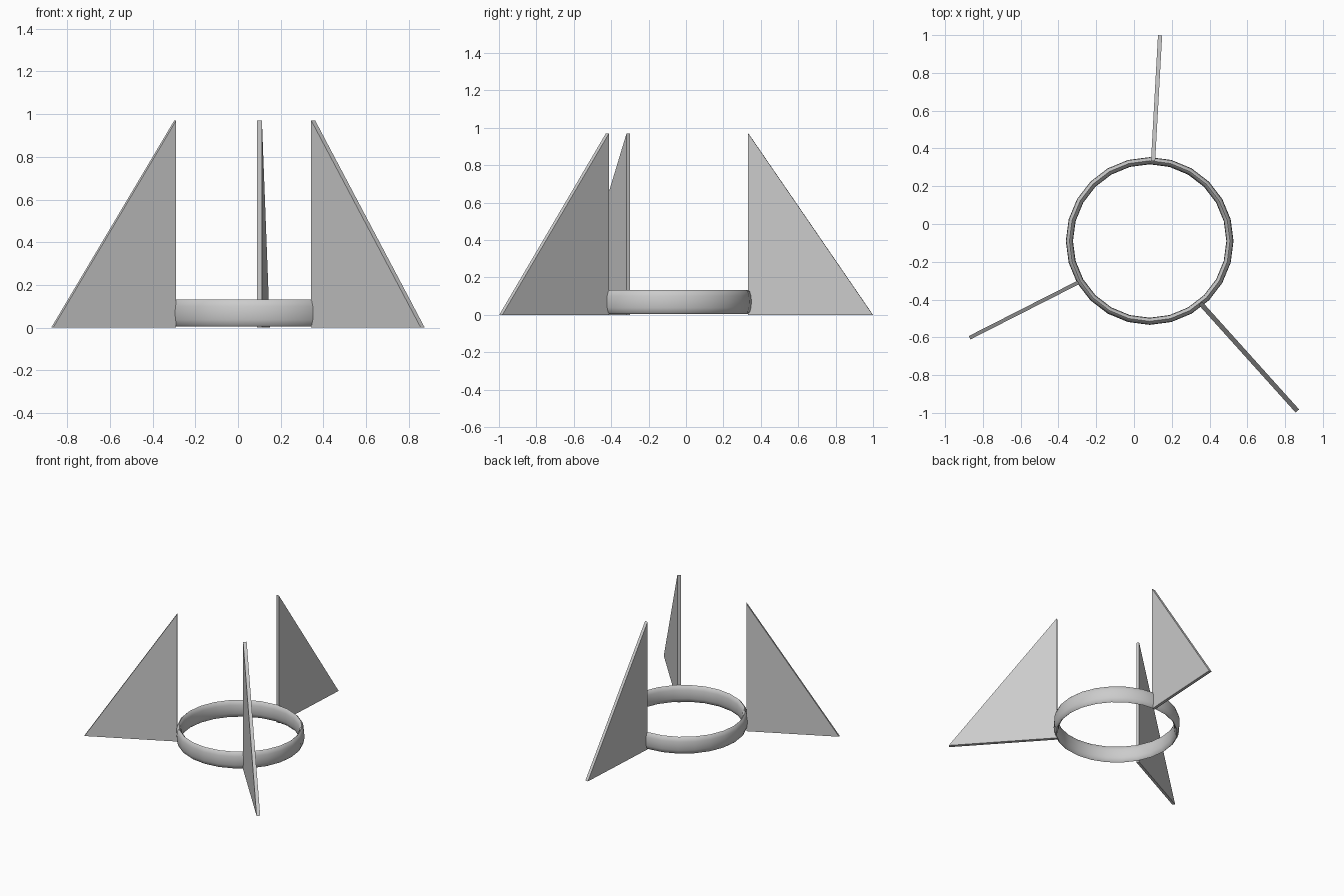
import bpy
import bmesh
from mathutils import Vector
from math import cos, sin, tau, radians

old = bpy.data.objects.get("Cube")
if old:
    bpy.data.objects.remove(old, do_unlink=True)

GREY = (0.6, 0.6, 0.6, 1)
grey = bpy.data.materials.new("light grey")
grey.use_nodes = True
grey.diffuse_color = GREY
grey.node_tree.nodes["Principled BSDF"].inputs["Base Color"].default_value = GREY


def add_object(name, bm):
    bmesh.ops.recalc_face_normals(bm, faces=bm.faces)
    mesh = bpy.data.meshes.new(name)
    bm.to_mesh(mesh)
    bm.free()
    mesh.materials.append(grey)
    obj = bpy.data.objects.new(name, mesh)
    bpy.context.collection.objects.link(obj)
    return obj


def fin(name, inner, outer, thickness, height=0.97):
    """Upright right-triangle plate with its vertical edge at the ring."""
    a, b = Vector((*inner, 0)), Vector((*outer, 0))
    along = (b - a).normalized()
    side = Vector((-along.y, along.x, 0)) * thickness
    bm = bmesh.new()
    corners = (a, b, a + Vector((0, 0, height)))
    face = bm.faces.new([bm.verts.new(p - side / 2) for p in corners])
    ext = bmesh.ops.extrude_face_region(bm, geom=[face], use_keep_orig=True)
    moved = [v for v in ext["geom"] if isinstance(v, bmesh.types.BMVert)]
    bmesh.ops.translate(bm, verts=moved, vec=side)
    add_object(name, bm)


def ring(name, centre, radius, half_width, half_height, segments=24, sides=12):
    """Torus with a tall, narrow oval cross-section."""
    bm = bmesh.new()
    loops = []
    for i in range(segments):
        a = tau * i / segments
        loop = []
        for j in range(sides):
            t = tau * j / sides
            r = radius + half_width * cos(t)
            loop.append(bm.verts.new((r * cos(a), r * sin(a), half_height * sin(t))))
        loops.append(loop)
    for i in range(segments):
        here, ahead = loops[i], loops[(i + 1) % segments]
        for j in range(sides):
            k = (j + 1) % sides
            bm.faces.new((here[j], ahead[j], ahead[k], here[k]))
    obj = add_object(name, bm)
    obj.location = centre
    bpy.ops.object.select_all(action="DESELECT")
    obj.select_set(True)
    bpy.context.view_layer.objects.active = obj
    bpy.ops.object.shade_smooth_by_angle(angle=radians(80))


# Oval-section band
ring("ring", (0.083, -0.09, 0.069), 0.425, 0.019, 0.064)

# Three upright fins around the band
fin("back_fin", (0.101, 0.333), (0.138, 0.999), 0.022)
fin("right_fin", (-0.294, -0.309), (-0.870, -0.602), 0.02)
fin("left_fin", (0.352, -0.420), (0.865, -0.990), 0.025)
